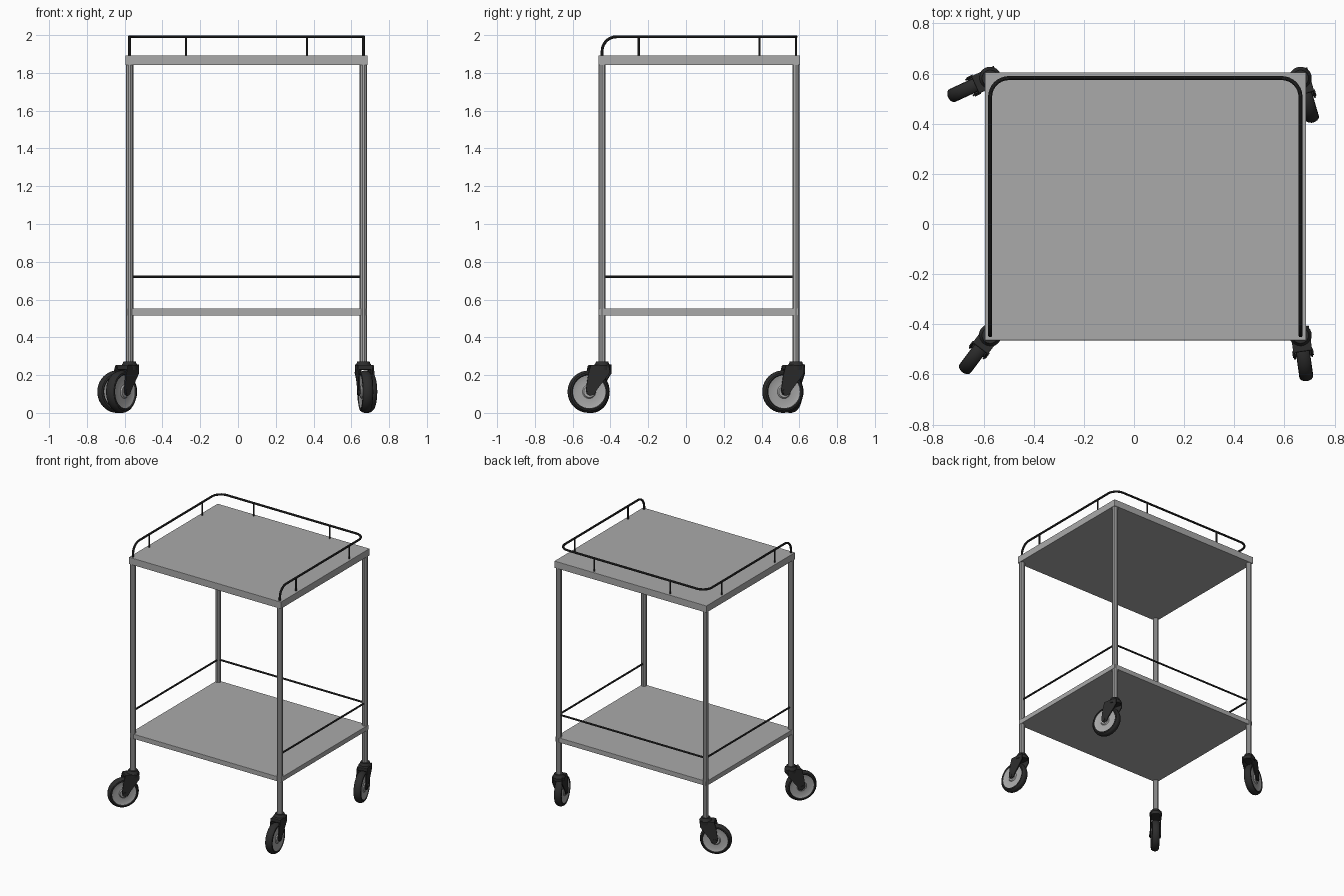
import bpy, bmesh
from math import atan2, pi, sin, cos
from mathutils import Matrix, Vector

cube = bpy.data.objects.get("Cube")
if cube:
    bpy.data.objects.remove(cube, do_unlink=True)


def material(name, rgb):
    m = bpy.data.materials.new(name)
    m.use_nodes = True
    m.diffuse_color = (*rgb, 1)
    m.node_tree.nodes["Principled BSDF"].inputs["Base Color"].default_value = (*rgb, 1)
    return m


STEEL = material("brushed steel", (0.4, 0.4, 0.4))
BLACK = material("black", (0.025, 0.025, 0.025))


def finish(name, bm, mat, matrix=Matrix(), smooth=True):
    bmesh.ops.recalc_face_normals(bm, faces=bm.faces)
    mesh = bpy.data.meshes.new(name)
    bm.to_mesh(mesh)
    bm.free()
    mesh.materials.append(mat)
    ob = bpy.data.objects.new(name, mesh)
    bpy.context.collection.objects.link(ob)
    ob.matrix_world = matrix
    if smooth:
        bpy.ops.object.select_all(action='DESELECT')
        ob.select_set(True)
        bpy.context.view_layer.objects.active = ob
        bpy.ops.object.shade_smooth_by_angle(angle=0.6)
    return ob


def box(name, lo, hi, mat, matrix=Matrix(), bevel=0.0):
    lo, hi = Vector(lo), Vector(hi)
    bm = bmesh.new()
    bmesh.ops.create_cube(bm, size=1)
    for v in bm.verts:
        v.co = (lo + hi) / 2 + v.co * (hi - lo)
    if bevel:
        bmesh.ops.bevel(bm, geom=bm.edges[:], offset=bevel, segments=2, affect='EDGES', profile=0.5)
    return finish(name, bm, mat, matrix, smooth=False)


def lathe(name, profile, mat, matrix=Matrix(), steps=32):
    """Spin (radius, height) points around the local z axis."""
    bm = bmesh.new()
    vs = [bm.verts.new((r, 0, h)) for r, h in profile]
    edges = [bm.edges.new(p) for p in zip(vs, vs[1:])]
    bmesh.ops.spin(bm, geom=vs + edges, cent=(0, 0, 0), axis=(0, 0, 1),
                   angle=2 * pi, steps=steps, use_merge=True)
    bmesh.ops.remove_doubles(bm, verts=bm.verts, dist=1e-5)
    return finish(name, bm, mat, matrix)


def rod(name, points, radius, mat, fillet=0.0):
    """Round bar along a path whose inner corners are rounded."""
    pts = [Vector(p) for p in points]
    path = [pts[0]]
    for a, b, c in zip(pts, pts[1:], pts[2:]):
        u, w = (a - b).normalized(), (c - b).normalized()
        for i in range(9):
            t = i / 8 * pi / 2
            path.append(b + fillet * ((1 - sin(t)) * u + (1 - cos(t)) * w))
    path.append(pts[-1])
    curve = bpy.data.curves.new(name, 'CURVE')
    curve.dimensions = '3D'
    curve.bevel_depth = radius
    curve.bevel_resolution = 3
    curve.use_fill_caps = True
    spline = curve.splines.new('POLY')
    spline.points.add(len(path) - 1)
    for p, co in zip(spline.points, path):
        p.co = (*co, 1)
    curve.materials.append(mat)
    ob = bpy.data.objects.new(name, curve)
    bpy.context.collection.objects.link(ob)
    bpy.ops.object.select_all(action='DESELECT')
    ob.select_set(True)
    bpy.context.view_layer.objects.active = ob
    bpy.ops.object.convert(target='MESH')
    bpy.ops.object.shade_smooth_by_angle(angle=0.6)


def plate(name, outline, y0, y1, mat, matrix):
    """Extrude an outline in the local xz plane from y0 to y1."""
    bm = bmesh.new()
    face = bm.faces.new([bm.verts.new((x, y0, z)) for x, z in outline])
    ext = bmesh.ops.extrude_face_region(bm, geom=[face])
    moved = [g for g in ext["geom"] if isinstance(g, bmesh.types.BMVert)]
    bmesh.ops.translate(bm, verts=moved, vec=(0, y1 - y0, 0))
    finish(name, bm, mat, matrix)


# Overall layout
XR, XL, YF, YB = -0.574, 0.664, -0.444, 0.582

# Shelves
box("top_shelf", (-0.595, -0.464, 1.841), (0.686, 0.604, 1.893), STEEL, bevel=0.002)
box("lower_shelf", (-0.591, -0.458, 0.516), (0.683, 0.597, 0.552), STEEL, bevel=0.002)

# Guard rail on the top shelf, open at the front
Z = 1.991
rod("top_rail", [(XR, YF, 1.885), (XR, YF, Z), (XR, YB, Z), (XL, YB, Z),
                 (XL, YF, Z), (XL, YF, 1.885)], 0.008, BLACK, fillet=0.075)
for x, y in [(XR, -0.25), (XR, 0.39), (XL, -0.25), (XL, 0.39), (-0.275, YB), (0.365, YB)]:
    rod("rail_post", [(x, y, 1.885), (x, y, Z)], 0.006, BLACK)

# Lower rails on the sides and back
for a, b in [((XR, YF), (XR, YB)), ((XR, YB), (XL, YB)), ((XL, YB), (XL, YF))]:
    rod("lower_rail", [(*a, 0.721), (*b, 0.721)], 0.007, BLACK)

# Swivel casters: local +x is the trailing direction
FORK = [(-0.032, 0.255), (-0.034, 0.21), (0.035, 0.12), (0.046, 0.098), (0.066, 0.09),
        (0.085, 0.098), (0.092, 0.118), (0.08, 0.2), (0.066, 0.252)]
TYRE = [(0.086, -0.022), (0.093, -0.028), (0.101, -0.026), (0.108, -0.018), (0.112, -0.006),
        (0.112, 0.006), (0.108, 0.018), (0.101, 0.026), (0.093, 0.028), (0.086, 0.022)]
DISC = [(0, -0.027), (0.03, -0.027), (0.036, -0.02), (0.07, -0.018), (0.088, -0.023),
        (0.088, 0.023), (0.07, 0.018), (0.036, 0.02), (0.03, 0.027), (0, 0.027)]


def caster(side, x, y, dx, dy):
    frame = Matrix.Translation((x, y, 0)) @ Matrix.Rotation(atan2(dy, dx), 4, 'Z')
    axle = frame @ Matrix.Translation((0.072, 0, 0.112)) @ Matrix.Rotation(pi / 2, 4, 'X')
    lathe(side + "_tyre", TYRE, BLACK, axle, 40)
    lathe(side + "_wheel_disc", DISC, STEEL, axle, 40)
    lathe(side + "_axle", [(0, -0.042), (0.013, -0.042), (0.013, 0.042), (0, 0.042)], BLACK, axle, 16)
    lathe(side + "_swivel", [(0, 0.228), (0.043, 0.228), (0.045, 0.25), (0.036, 0.262),
                             (0.032, 0.273), (0, 0.273)], BLACK, frame)
    box(side + "_fork_crown", (-0.03, -0.038, 0.228), (0.066, 0.038, 0.254), BLACK, frame, 0.005)
    for s in (-1, 1):
        plate(side + "_fork_plate", FORK, s * 0.031, s * 0.038, BLACK, frame)


# Legs with their casters
for side, x, y, dx, dy in [("front_right", XR, YF, -0.6, -0.8), ("front_left", XL, YF, 0.14, -0.99),
                           ("back_right", XR, YB, -0.91, -0.42), ("back_left", XL, YB, 0.28, -0.96)]:
    rod(side + "_leg", [(x, y, 0.26), (x, y, 1.85)], 0.02, STEEL)
    caster(side + "_caster", x, y, dx, dy)
